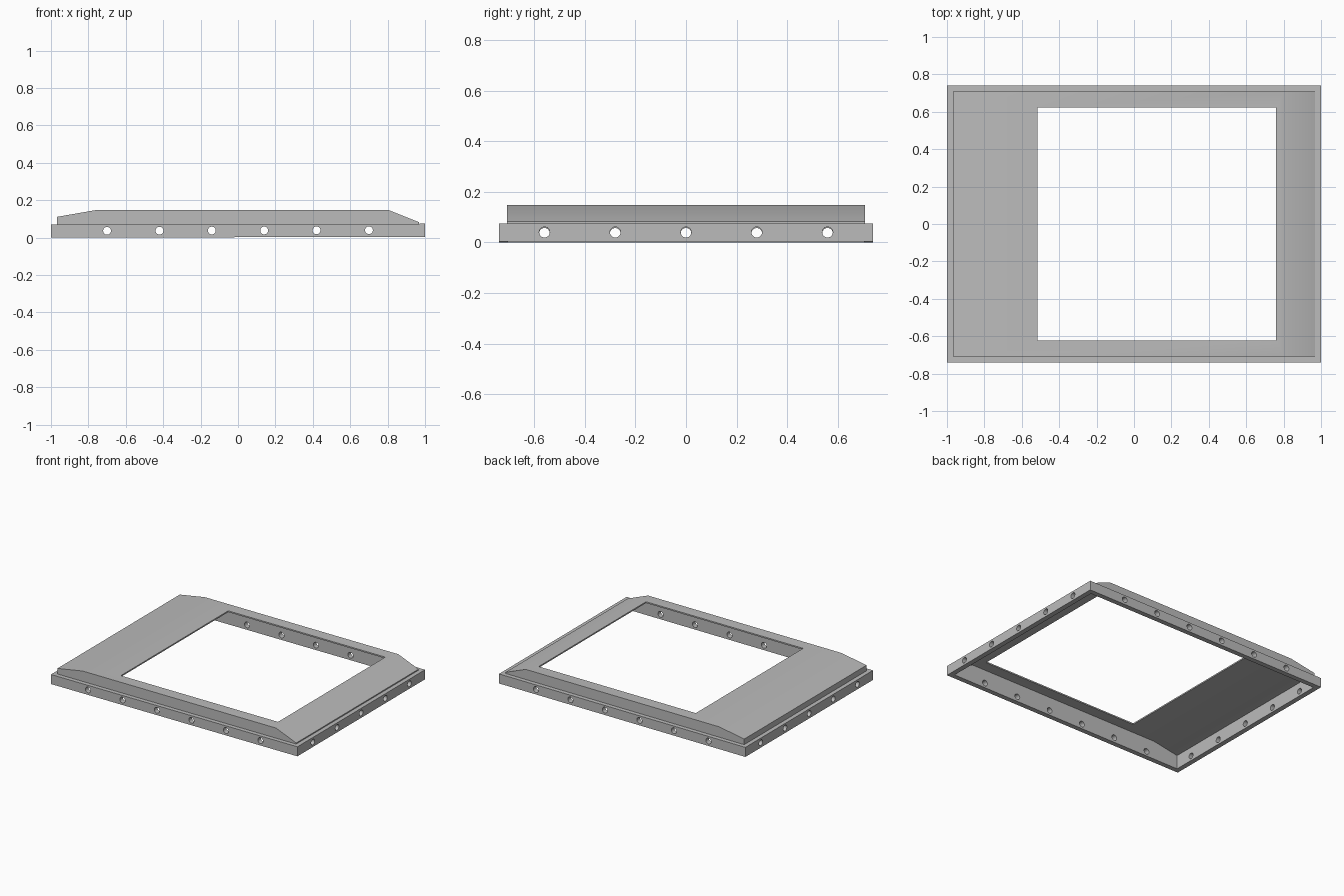
import bpy, math
from mathutils import Matrix

if "Cube" in bpy.data.objects:
    bpy.data.objects.remove(bpy.data.objects["Cube"], do_unlink=True)

HX, HY = 1.0, 0.74        # half size of the skirt
LEDGE, WALL = 0.031, 0.036
SKIRT_TOP, ROOF = 0.07, 0.01
TILT = 0.0022             # the frame rises very slightly toward +x

grey = bpy.data.materials.new("plain grey")
grey.use_nodes = True
colour = (0.5, 0.5, 0.5, 1)
grey.diffuse_color = colour
grey.node_tree.nodes["Principled BSDF"].inputs["Base Color"].default_value = colour


def prism(name, profile, half_y):
    """Extrude an x-z profile along y."""
    n = len(profile)
    verts = [(x, y, z) for y in (-half_y, half_y) for x, z in profile]
    faces = [tuple(range(n)), tuple(reversed(range(n, 2 * n)))]
    faces += [(i, i + n, (i + 1) % n + n, (i + 1) % n) for i in range(n)]
    mesh = bpy.data.meshes.new(name)
    mesh.from_pydata(verts, [], faces)
    obj = bpy.data.objects.new(name, mesh)
    bpy.context.collection.objects.link(obj)
    return obj


def box(name, x0, x1, half_y, z0, z1):
    return prism(name, [(x0, z0), (x1, z0), (x1, z1), (x0, z1)], half_y)


def drill(name, x, y, length, rotation):
    bpy.ops.mesh.primitive_cylinder_add(vertices=24, radius=0.021, depth=length,
                                        location=(x, y, 0.036), rotation=rotation)
    obj = bpy.context.object
    obj.name = name
    return obj


def cut(obj, cutters):
    for cutter in cutters:
        cutter.hide_render = True
        mod = obj.modifiers.new("cut", "BOOLEAN")
        mod.operation, mod.solver, mod.object = "DIFFERENCE", "EXACT", cutter
        bpy.context.view_layer.objects.active = obj
        bpy.ops.object.modifier_apply(modifier=mod.name)
        bpy.data.objects.remove(cutter, do_unlink=True)


def finish(obj):
    shear = Matrix.Identity(4)
    shear[2][0], shear[2][3] = TILT, TILT
    obj.data.transform(shear)
    obj.data.materials.clear()
    obj.data.materials.append(grey)
    bpy.ops.object.select_all(action="DESELECT")
    obj.select_set(True)
    bpy.context.view_layer.objects.active = obj
    bpy.ops.object.shade_smooth_by_angle(angle=math.radians(30))


def cover_profile(half_x, base, drop):
    return [(-half_x, base), (half_x, base), (half_x, 0.078 - drop),
            (0.805, 0.144 - drop), (-0.765, 0.146 - drop), (-half_x, 0.111 - drop)]


# Skirt: a low rectangular band with screw holes on all four sides
skirt = box("skirt_frame", -HX, HX, HY, 0, SKIRT_TOP)
cutters = [box("skirt_opening", WALL - HX, HX - WALL, HY - WALL, -0.1, 0.2)]
quarter = math.pi / 2
cutters += [drill("side_drill", -0.7 + 0.28 * i, 0, 2, (quarter, 0, 0)) for i in range(6)]
cutters += [drill("end_drill", 0, -0.56 + 0.28 * i, 3, (0, quarter, 0)) for i in range(5)]
cut(skirt, cutters)
finish(skirt)

# Cover: thin hollow lid with sloped ends and a large window
cover = prism("cover", cover_profile(HX - LEDGE, SKIRT_TOP - 0.001, 0), HY - LEDGE)
cut(cover, [prism("cover_hollow", cover_profile(HX - WALL, -0.1, ROOF), HY - WALL),
            box("window", -0.515, 0.76, 0.622, -0.2, 0.4)])
finish(cover)
